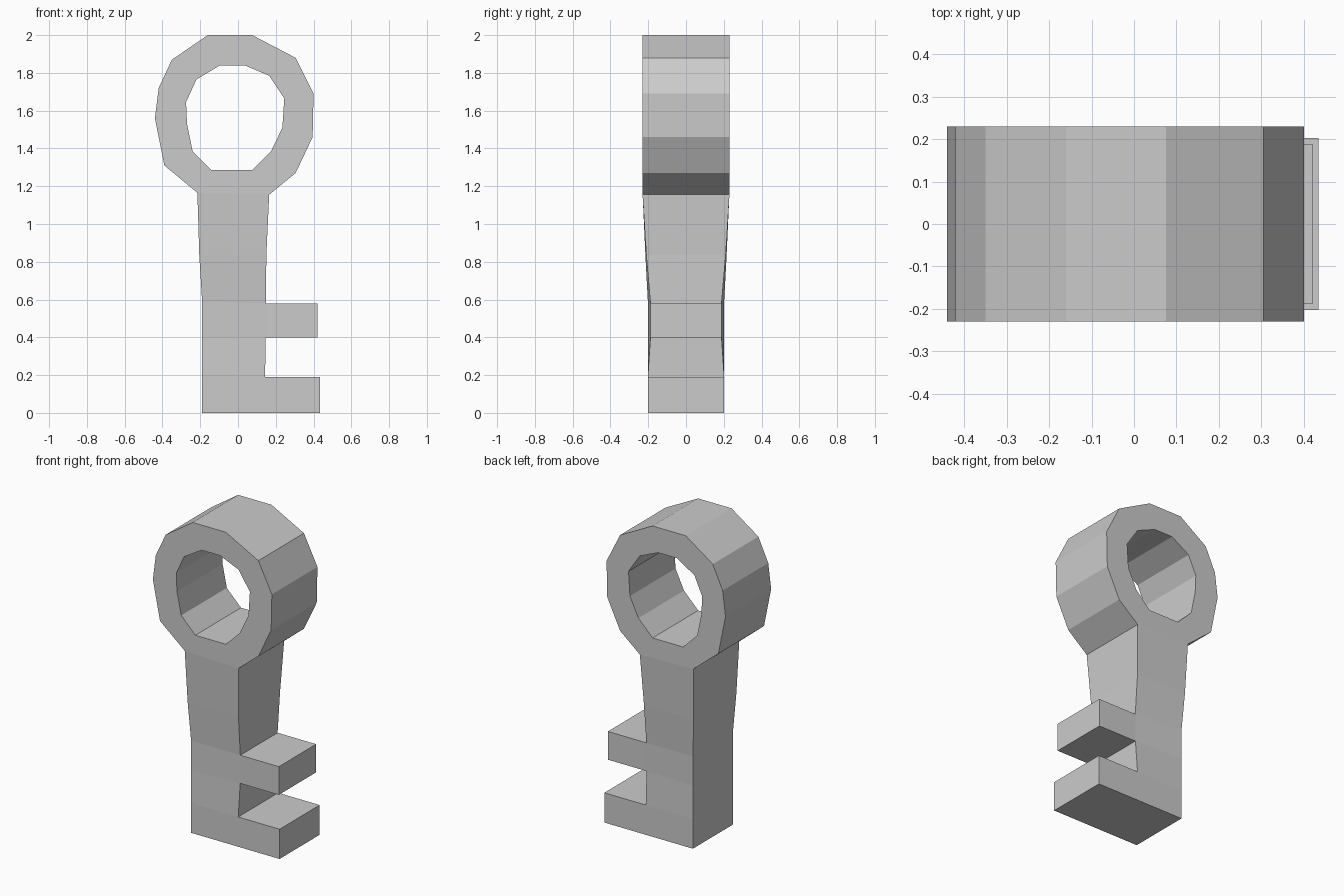
import bpy, bmesh

if "Cube" in bpy.data.objects:
    bpy.data.objects.remove(bpy.data.objects["Cube"])

# Front outline sections: each point is (x, z, half depth)
D = 0.23
outer = [(-.16, 2), (.075, 2), (.305, 1.88), (.40, 1.69), (.395, 1.46), (.305, 1.27),
         (.165, 1.155), (-.215, 1.165), (-.39, 1.31), (-.44, 1.56), (-.42, 1.72), (-.35, 1.87)]
inner = [(-.095, 1.84), (.035, 1.84), (.165, 1.785), (.245, 1.665), (.235, 1.51), (.175, 1.385),
         (.075, 1.285), (-.14, 1.285), (-.24, 1.385), (-.27, 1.53), (-.275, 1.645), (-.22, 1.765)]
outer = [(x, z, D) for x, z in outer]
inner = [(x, z, D) for x, z in inner]
left = [outer[7], (-.205, .835, .215), (-.19, .59, .202), (-.19, .40, .202), (-.19, .19, .202), (-.19, 0, .202)]
right = [outer[6], (.15, .835, .21), (.148, .58, .188), (.147, .40, .188), (.143, .19, .202), (.143, 0, .202)]

# Ring-shaped bow
n = len(outer)
quads = [(outer[i], outer[(i + 1) % n], inner[(i + 1) % n], inner[i]) for i in range(n)]
# Shaft
quads += [(left[i], right[i], right[i + 1], left[i + 1]) for i in range(len(left) - 1)]
# Two teeth
for i, tip in ((2, .42), (4, .435)):
    a, b = right[i], right[i + 1]
    quads.append((a, (tip, a[1], a[2]), (tip, b[1], b[2]), b))

bm = bmesh.new()
verts = {}


def vert(p, side):
    key = (p, side)
    if key not in verts:
        verts[key] = bm.verts.new((p[0], side * p[2], p[1]))
    return verts[key]


# Front and back sheets
for q in quads:
    for side in (-1, 1):
        bm.faces.new([vert(p, side) for p in q])

# Walls along every outline edge that belongs to a single quad
edges = [(q[i], q[(i + 1) % 4]) for q in quads for i in range(4)]
shared = [frozenset(e) for e in edges]
for a, b in edges:
    if shared.count(frozenset((a, b))) == 1:
        bm.faces.new([vert(a, -1), vert(b, -1), vert(b, 1), vert(a, 1)])

bmesh.ops.recalc_face_normals(bm, faces=bm.faces)
mesh = bpy.data.meshes.new("key")
bm.to_mesh(mesh)
bm.free()
bpy.context.collection.objects.link(bpy.data.objects.new("key", mesh))
